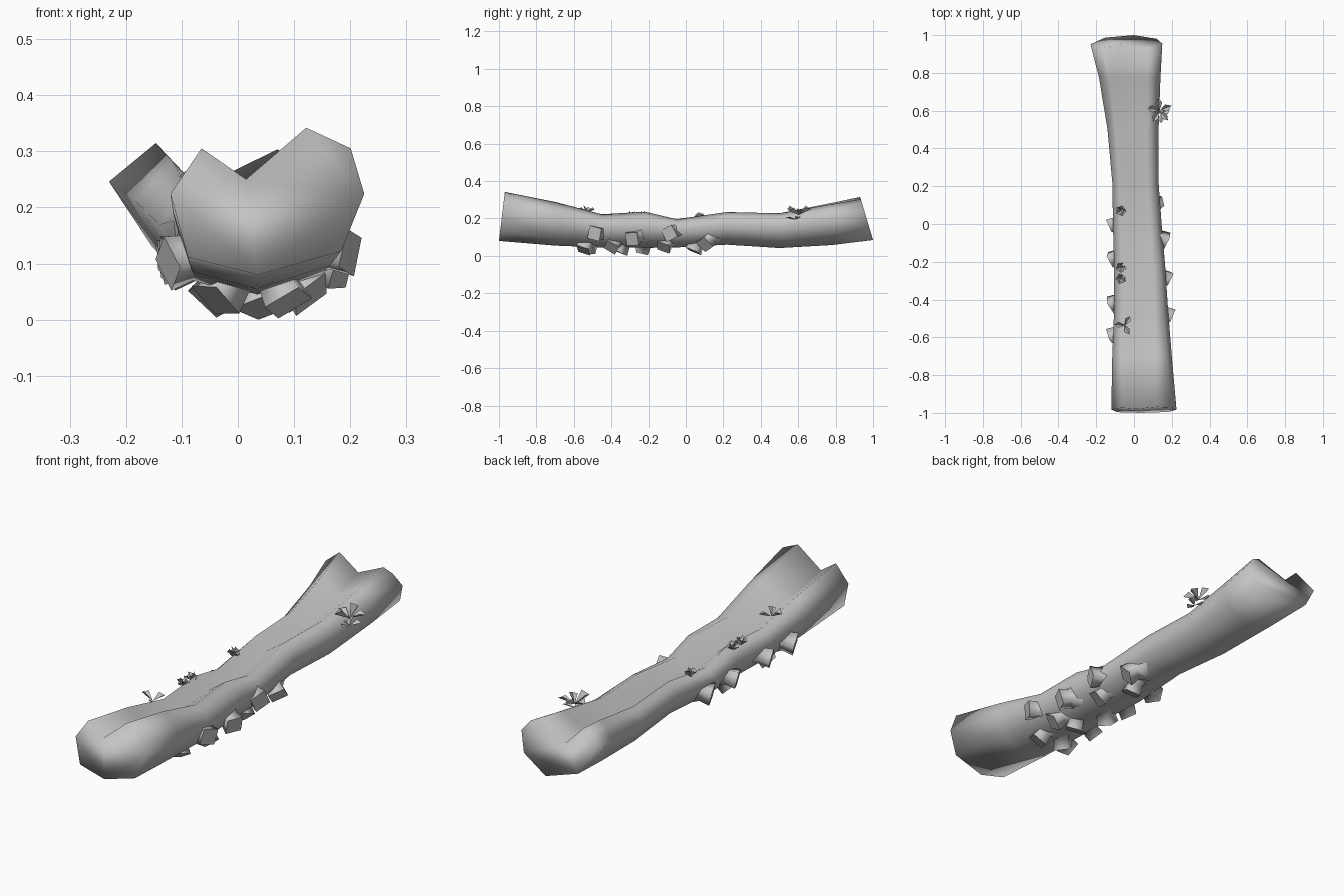
import bpy, bmesh, math
from mathutils import Vector

cube = bpy.data.objects.get("Cube")
if cube:
    bpy.data.objects.remove(cube)

gray = bpy.data.materials.new("plain_gray")
gray.use_nodes = True
gray.diffuse_color = (0.55, 0.55, 0.55, 1)
gray.node_tree.nodes["Principled BSDF"].inputs["Base Color"].default_value = (0.55, 0.55, 0.55, 1)


def finish(name, bm):
    mesh = bpy.data.meshes.new(name)
    for v in bm.verts:
        v.co.z = max(v.co.z, 0)
    bm.to_mesh(mesh)
    bm.free()
    mesh.materials.append(gray)
    obj = bpy.data.objects.new(name, mesh)
    bpy.context.collection.objects.link(obj)


# Log: heart-shaped section, lofted along y (section points as fractions of width and height)
FRONT = [(.16, .86), (.39, .65), (.70, 1), (.93, .86), (1, .55),
         (.88, .16), (.45, 0), (.09, .12), (0, .55)]
BACK = [(.22, 1), (.42, .65), (.79, .95), (.9, .86), (1, .65),
        (.92, .28), (.60, 0), (.2, .2), (0, .7)]
# y, left x, right x, bottom z, top z
RINGS = [(-1, -.12, .225, .08, .342), (-.7, -.115, .2, .055, .29),
         (-.45, -.105, .18, .045, .225), (-.22, -.105, .165, .045, .24),
         (-.05, -.11, .15, .045, .2), (.22, -.115, .13, .06, .24),
         (.5, -.14, .13, .042, .235), (.78, -.185, .14, .058, .285),
         (1, -.23, .15, .085, .315)]

bm = bmesh.new()
loops = []
for y, x0, x1, z0, z1 in RINGS:
    t = (y + 1) / 2
    slant = (.3 if y > 0 else -.12) * abs(y) ** 8
    loop = []
    for a, b in zip(FRONT, BACK):
        fx, fz = Vector(a).lerp(Vector(b), t)
        z = z0 + (z1 - z0) * fz
        loop.append(bm.verts.new((x0 + (x1 - x0) * fx, y - slant * (z - z0), z)))
    loops.append(loop)
n = len(FRONT)
for a, b in zip(loops, loops[1:]):
    for i in range(n):
        j = (i + 1) % n
        bm.faces.new((a[i], a[j], b[j], b[i]))
bm.faces.new(loops[0])
bm.faces.new(loops[-1])
for f in bm.faces:
    f.smooth = True
bmesh.ops.recalc_face_normals(bm, faces=bm.faces)
finish("log", bm)


# Broken branch stubs: wide root, narrow waist, flared square tip leaning to the front
STUBS = [(.2, -.49, .12), (.185, -.29, .09), (.175, -.09, .12), (.13, .1, .06),
         (.13, -.40, .045), (.11, -.12, .045), (.05, .04, .025), (.04, -.36, .02),
         (-.04, -.53, .035), (-.05, -.24, .035), (.09, -.55, .03),
         (-.125, -.6, .1), (-.125, -.43, .1), (-.125, -.19, .1), (-.125, -.01, .1)]
for k, p in enumerate(STUBS):
    tip = Vector(p)
    out = (tip - Vector((.035, tip.y, .14))).normalized()
    axis = (out + Vector((0, -.45, 0))).normalized()
    u = axis.cross(Vector((0, 1, 0))).normalized()
    v = axis.cross(u)
    turn = .6 + .35 * k
    bm = bmesh.new()
    rings = []
    for back, radius in ((.09, .09 - .25 * tip.z), (.045, .042), (0, .05)):
        rings.append([bm.verts.new(tip - axis * back + radius * (u * math.cos(a) + v * math.sin(a)))
                      for a in (turn + math.tau * i / 4 for i in range(4))])
    for a, b in zip(rings, rings[1:]):
        for i in range(4):
            j = (i + 1) % 4
            bm.faces.new((a[i], a[j], b[j], b[i])).smooth = True
    bm.faces.new(rings[-1])
    bm.faces.new(rings[0])
    for e in bm.edges:
        e.smooth = all(f.smooth for f in e.link_faces)
    bmesh.ops.recalc_face_normals(bm, faces=bm.faces)
    finish(f"branch_stub_{k + 1}", bm)


# Sprouts: rings of folded leaves bending outward from a point
def sprout(name, centre, leaves, length, rise, width, turn):
    bm = bmesh.new()
    c = Vector(centre)
    for k in range(leaves):
        a = turn + math.tau * k / leaves
        d = Vector((math.cos(a), math.sin(a), 0))
        s = Vector((-d.y, d.x, 0)) * width
        lift = Vector((0, 0, rise * (1 + .4 * (k % 2))))
        root = bm.verts.new(c)
        left = bm.verts.new(c + d * length * .6 + s + lift)
        right = bm.verts.new(c + d * length * .6 - s + lift * .8)
        end = bm.verts.new(c + d * length + lift * .6)
        bm.faces.new((root, right, end))
        bm.faces.new((root, end, left))
    finish(name, bm)


sprout("large_sprout_upper", (.135, .6, .22), 5, .068, .035, .018, .4)
sprout("large_sprout_lower", (.145, .585, .195), 3, .05, .015, .018, -1.6)
sprout("leaf_sprout", (-.05, -.535, .23), 3, .055, .03, .016, 1.0)
for k, (y, z) in enumerate([(.07, .195), (-.23, .2), (-.29, .2)]):
    sprout(f"bud_outer_{k + 1}", (-.07, y, z), 5, .028, .025, .014, k)
    sprout(f"bud_inner_{k + 1}", (-.07, y, z + .01), 4, .016, .022, .01, k + .6)
